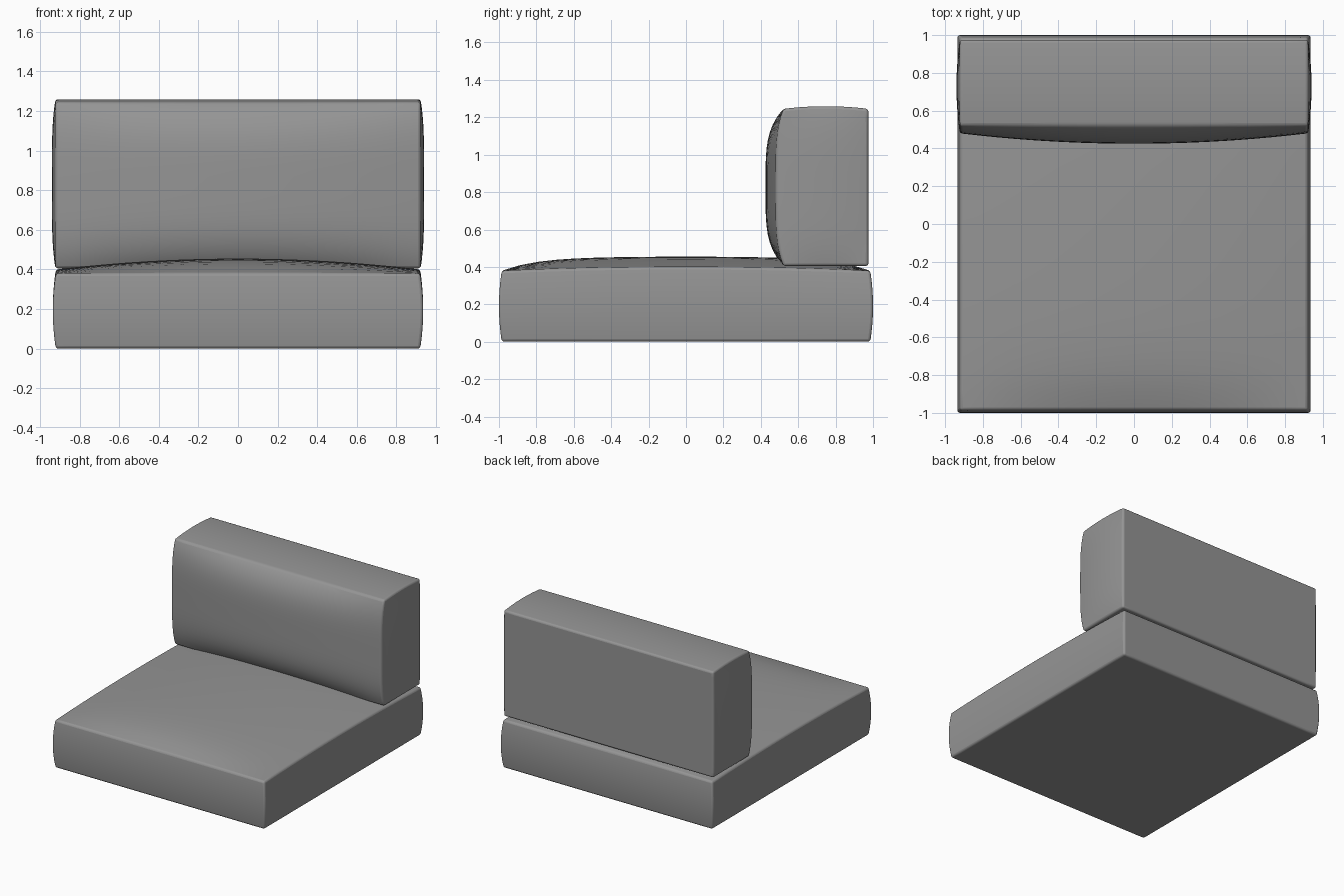
import bpy, bmesh, math

cube = bpy.data.objects.get("Cube")
if cube:
    bpy.data.objects.remove(cube)

# Upholstery colour
fabric = bpy.data.materials.new("grey fabric")
fabric.use_nodes = True
fabric.diffuse_color = (0.3, 0.3, 0.3, 1)
fabric.node_tree.nodes["Principled BSDF"].inputs["Base Color"].default_value = (0.3, 0.3, 0.3, 1)


def crown(t, power=2):
    """One in the middle of a face, falling to zero at its edges."""
    return 1 - abs(t) ** power


def cushion(name, shape):
    """Gridded box whose points are placed by shape(u, v, w), each -1 to 1."""
    bm = bmesh.new()
    bmesh.ops.create_cube(bm, size=2)
    bmesh.ops.subdivide_edges(bm, edges=bm.edges[:], cuts=19, use_grid_fill=True)
    for vert in bm.verts:
        vert.co = shape(*vert.co)
    mesh = bpy.data.meshes.new(name)
    bm.to_mesh(mesh)
    bm.free()
    mesh.materials.append(fabric)
    obj = bpy.data.objects.new(name, mesh)
    bpy.context.collection.objects.link(obj)

    # Soft seam along the box edges only
    seam = obj.modifiers.new("seam", 'BEVEL')
    seam.width = 0.014
    seam.segments = 3
    seam.limit_method = 'ANGLE'
    seam.angle_limit = math.radians(45)

    bpy.ops.object.select_all(action='DESELECT')
    obj.select_set(True)
    bpy.context.view_layer.objects.active = obj
    bpy.ops.object.shade_smooth_by_angle(angle=math.radians(50))
    return obj


# Seat: flat underside, domed top, slightly full sides
def seat_shape(u, v, w):
    top = 0.38 + 0.02 * crown(v) + 0.055 * crown(u) * crown(v, 6)
    side = 0.015 * crown(w)
    return (u * (0.92 + side), v * (0.985 + side), top * (w + 1) / 2)


# Back rest: flat rear, full front, gently rounded top and ends
def back_shape(u, v, w):
    front = 0.52 - crown(w, 4) * (0.04 + 0.055 * crown(u))
    rear = 0.975
    top = 1.245 + 0.014 * crown(v)
    bottom = 0.405
    return (u * (0.922 + 0.018 * crown(w, 4) * crown(v)),
            front + (rear - front) * (v + 1) / 2,
            bottom + (top - bottom) * (w + 1) / 2)


cushion("seat_cushion", seat_shape)
cushion("back_cushion", back_shape)
